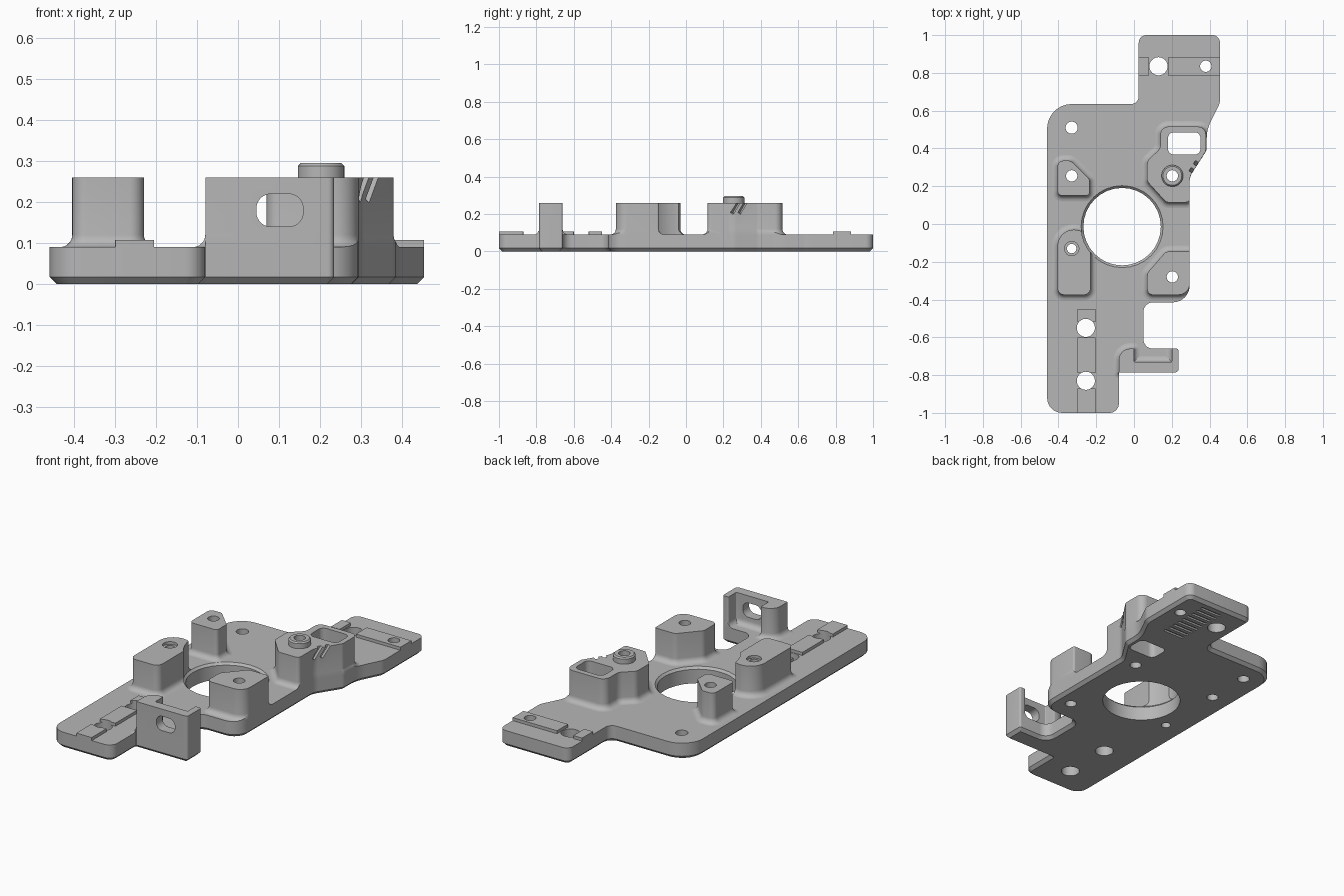
import bpy, bmesh, math
from mathutils import Vector, Matrix

if "Cube" in bpy.data.objects:
    bpy.data.objects.remove(bpy.data.objects["Cube"])

grey = bpy.data.materials.new("plain_grey")
grey.use_nodes = True
grey.diffuse_color = (0.47, 0.47, 0.47, 1)
grey.node_tree.nodes["Principled BSDF"].inputs["Base Color"].default_value = grey.diffuse_color

cutters = bpy.data.collections.new("cutters")
bpy.context.scene.collection.children.link(cutters)
PLATE_TOP, POST_TOP, PAD_TOP, SEG = 0.09, 0.26, 0.107, 8


def outline(corners, off):
    """Counter-clockwise polygon with rounded corners (x, y, radius), grown by off."""
    pts, n = [], len(corners)
    for i, (x, y, r) in enumerate(corners):
        p = Vector((x, y))
        d1 = (p - Vector(corners[i - 1][:2])).normalized()
        d2 = (Vector(corners[(i + 1) % n][:2]) - p).normalized()
        n1, n2 = Vector((d1.y, -d1.x)), Vector((d2.y, -d2.x))
        side = 1 if d1.x * d2.y - d1.y * d2.x > 0 else -1
        half = (n1 + n2) / (1 + n1.dot(n2))
        radius = max(r + off * side, 0.001)
        centre = p + half * (off - radius * side)
        a = math.atan2(n1.y * side, n1.x * side)
        turn = n1.angle_signed(n2) * -1
        for k in range(SEG + 1):
            t = a + turn * k / SEG
            pts.append(centre + radius * Vector((math.cos(t), math.sin(t))))
    return pts


def make(name, bm, helper=False):
    bmesh.ops.remove_doubles(bm, verts=bm.verts, dist=1e-5)
    bmesh.ops.recalc_face_normals(bm, faces=bm.faces)
    mesh = bpy.data.meshes.new(name)
    bm.to_mesh(mesh)
    bm.free()
    ob = bpy.data.objects.new(name, mesh)
    (cutters if helper else bpy.context.scene.collection).objects.link(ob)
    ob.hide_render = helper
    return ob


def loft(name, corners, levels, helper=False):
    """Stack of outlines at (z, offset) levels, capped at both ends."""
    bm = bmesh.new()
    rings = [[bm.verts.new((p.x, p.y, z)) for p in outline(corners, off)] for z, off in levels]
    for lo, hi in zip(rings, rings[1:]):
        for i in range(len(lo)):
            bm.faces.new((lo[i - 1], lo[i], hi[i], hi[i - 1]))
    bm.faces.new(rings[0][::-1])
    bm.faces.new(rings[-1])
    return make(name, bm, helper)


def rect(x0, x1, y0, y1, r=0.0):
    return [(x0, y0, r), (x1, y0, r), (x1, y1, r), (x0, y1, r)]


def circle(x, y, r):
    return rect(x - r, x + r, y - r, y + r, r)


def box(name, size, matrix):
    bm = bmesh.new()
    bmesh.ops.create_cube(bm, size=1, matrix=matrix @ Matrix.Diagonal((*size, 1)))
    return make(name, bm, True)


# Base plate with a chamfered underside
plate_shape = [
    (-0.46, -1, 0.08), (-0.08, -1, 0.05), (-0.08, -0.785, 0), (0.235, -0.785, 0.015),
    (0.235, -0.66, 0.01), (0.05, -0.66, 0.05), (0.05, -0.415, 0.05), (0.295, -0.415, 0.09),
    (0.295, 0.25, 0.08), (0.385, 0.39, 0.05), (0.385, 0.5, 0.2), (0.455, 0.64, 0.08),
    (0.455, 1, 0.04), (0.025, 1, 0.04), (0.025, 0.635, 0.04), (-0.46, 0.635, 0.13)]
parts = [loft("base_plate", plate_shape, [(0, -0.017), (0.017, 0), (PLATE_TOP, 0)])]
envelope = loft("envelope", plate_shape, [(-0.5, 0), (0.5, 0)], True)
cutters.objects.unlink(envelope)
bpy.context.scene.collection.objects.link(envelope)

# Posts and bracket, each flaring into the plate with a fillet
FILLET = 0.03
flare = [(PLATE_TOP + FILLET * (1 - math.cos(a)), FILLET * (1 - math.sin(a)))
         for a in [math.pi / 2 * k / 5 for k in range(6)]]
post_levels = [(PLATE_TOP - 0.005, FILLET)] + flare + [(POST_TOP, 0)]
posts = {
    "back_right_post": [(-0.405, 0.15, 0.025), (-0.235, 0.15, 0.02), (-0.235, 0.235, 0.02),
                        (-0.335, 0.335, 0.03), (-0.405, 0.335, 0.03)],
    "front_right_post": [(-0.405, -0.375, 0.035), (-0.23, -0.375, 0.035),
                         (-0.23, -0.03, 0.087), (-0.405, -0.03, 0.087)],
    "front_left_post": [(0.07, -0.375, 0.03), (0.295, -0.375, 0.06), (0.295, -0.145, 0.01),
                        (0.17, -0.145, 0.04), (0.07, -0.26, 0.04)],
    "back_left_post": [(0.17, 0.115, 0.03), (0.295, 0.115, 0.02), (0.295, 0.25, 0.08),
                       (0.38, 0.385, 0.03), (0.38, 0.515, 0.04), (0.14, 0.515, 0.04),
                       (0.14, 0.4, 0.05), (0.07, 0.335, 0.04), (0.07, 0.225, 0.03)],
    "slotted_bracket": [(-0.08, -0.785, 0), (0.235, -0.785, 0.01), (0.235, -0.66, 0.005),
                        (0.2, -0.66, 0.005), (0.2, -0.73, 0.005), (0.0, -0.73, 0.005),
                        (0.0, -0.66, 0.005), (-0.08, -0.66, 0.06)],
}
for name, shape in posts.items():
    parts.append(loft(name, shape, post_levels))

# Raised collar on the back left post
parts.append(loft("collar", circle(0.203, 0.255, 0.057),
                  [(0.25, 0), (0.288, 0), (0.295, -0.007)]))

# Low seating pads, broken where the large holes pass
pads = [(-0.3, -0.205, -1, -0.87), (-0.3, -0.205, -0.79, -0.6), (-0.3, -0.205, -0.52, -0.45),
        (0.025, 0.08, 0.785, 0.882), (0.18, 0.455, 0.785, 0.882)]
for i, r in enumerate(pads):
    parts.append(loft(f"seating_pad_{i + 1}", rect(*r), [(0.08, 0), (PAD_TOP, 0)]))

# Through holes
through = [(-0.25, 0)[::1], (0.5, 0)]
holes = [(-0.33, 0.51, 0.032), (-0.33, 0.255, 0.03), (-0.33, -0.13, 0.025),
         (0.203, -0.28, 0.03), (0.203, 0.255, 0.03), (-0.255, -0.55, 0.048),
         (-0.255, -0.83, 0.048), (0.13, 0.835, 0.048), (0.38, 0.835, 0.03)]
for x, y, r in holes:
    loft("hole_cutter", circle(x, y, r), through, True)
loft("counterbore_cutter", circle(-0.33, -0.13, 0.038), [(0.245, 0), (0.4, 0)], True)
loft("centre_cutter", circle(-0.063, -0.014, 0.205),
     [(-0.2, 0), (0.078, 0), (PLATE_TOP, 0.012), (0.5, 0.012)], True)
loft("pocket_cutter", rect(0.18, 0.352, 0.368, 0.485, 0.03), through, True)

# Slot through the bracket wall
slot = loft("slot_cutter", rect(0.045, 0.159, 0.14, 0.22, 0.035), [(0.71, 0), (0.82, 0)], True)
slot.data.transform(Matrix.Rotation(math.pi / 2, 4, "X"))

# Slanted nicks on the outer side of the back left post
for y in (0.268, 0.305):
    spot = Matrix.Translation((0.295 + (y - 0.25) * 0.63, y, 0.24))
    turn = Matrix.Rotation(-0.56, 4, "Z") @ Matrix.Rotation(-0.6, 4, "X")
    box("nick_cutter", (0.04, 0.018, 0.09), spot @ turn)

# Row of shallow grooves under the back tab
for k in range(9):
    box("groove_cutter", (0.13, 0.016, 0.02), Matrix.Translation((0.26, 0.64 + 0.038 * k, 0)))

# Trim parts to the plate edge, cut the openings, then bake and shade
for ob in parts:
    if ob.name in posts:
        trim = ob.modifiers.new("trim", "BOOLEAN")
        trim.operation, trim.solver, trim.object = "INTERSECT", "EXACT", envelope
    cut = ob.modifiers.new("openings", "BOOLEAN")
    cut.operation, cut.solver = "DIFFERENCE", "EXACT"
    cut.operand_type, cut.collection = "COLLECTION", cutters
bpy.context.view_layer.update()
graph = bpy.context.evaluated_depsgraph_get()
baked = [bpy.data.meshes.new_from_object(ob.evaluated_get(graph)) for ob in parts]
for ob, mesh in zip(parts, baked):
    ob.modifiers.clear()
    ob.data = mesh
    mesh.materials.clear()
    mesh.materials.append(grey)
    for face in mesh.polygons:
        face.use_smooth = True
        face.material_index = 0
    mesh.set_sharp_from_angle(angle=math.radians(30))

for ob in list(cutters.objects) + [envelope]:
    bpy.data.objects.remove(ob)
bpy.data.collections.remove(cutters)
